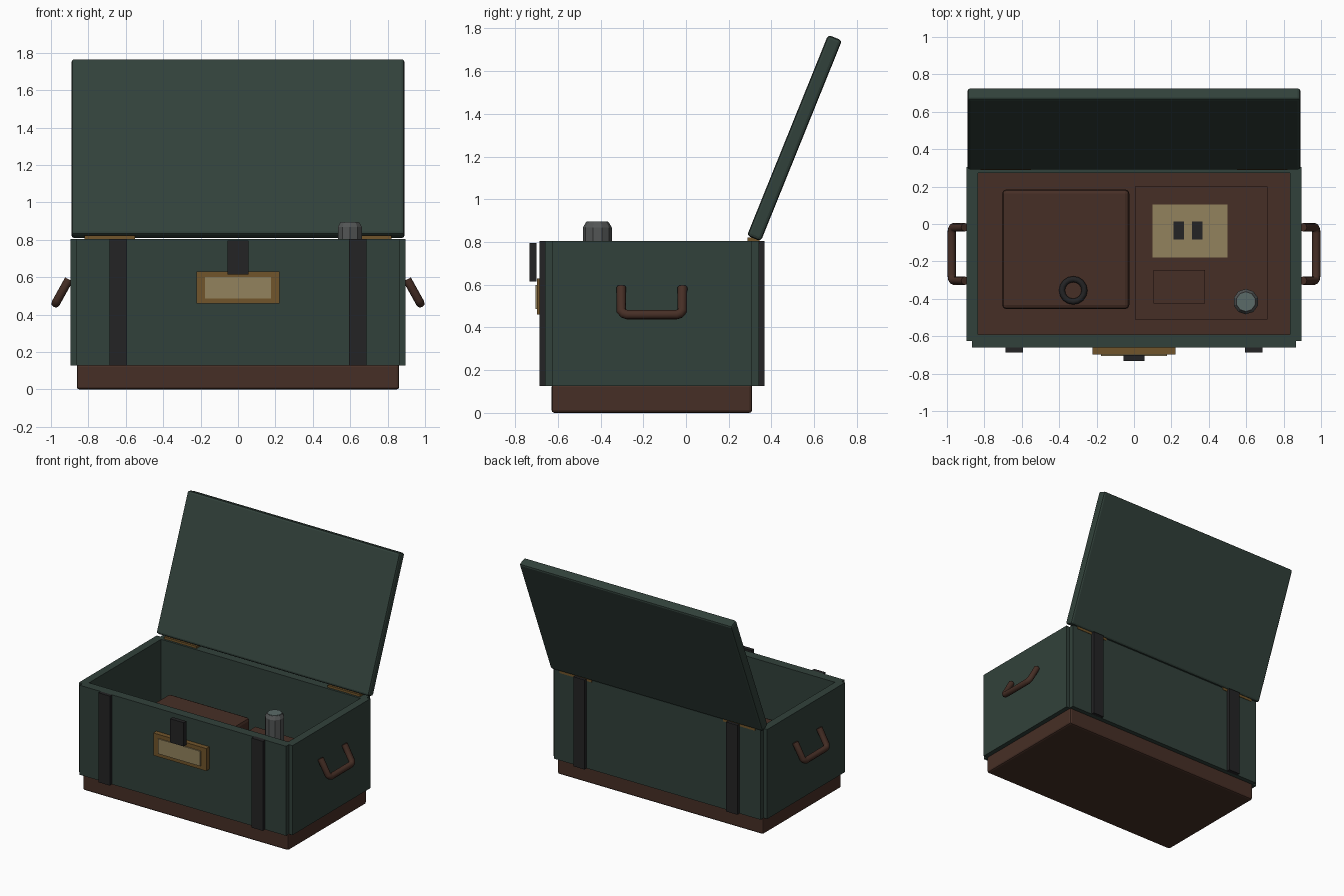
import bpy, bmesh, math
from mathutils import Vector

if "Cube" in bpy.data.objects:
    bpy.data.objects.remove(bpy.data.objects["Cube"])


def material(name, rgb):
    m = bpy.data.materials.new(name)
    m.diffuse_color = (*rgb, 1)
    m.use_nodes = True
    m.node_tree.nodes["Principled BSDF"].inputs["Base Color"].default_value = m.diffuse_color
    return m


GREEN = material("dark green paint", (0.031, 0.053, 0.043))
BROWN = material("dark brown leather", (0.062, 0.028, 0.019))
BLACK = material("black strap", (0.017, 0.017, 0.018))
BRASS = material("aged brass", (0.165, 0.09, 0.024))
CREAM = material("cream paper", (0.29, 0.225, 0.11))
GREY = material("grey metal", (0.085, 0.09, 0.09))
GLASS = material("blue grey glass", (0.105, 0.145, 0.14))


def finish(bm, name, mat):
    me = bpy.data.meshes.new(name)
    bm.to_mesh(me)
    bm.free()
    me.materials.append(mat)
    ob = bpy.data.objects.new(name, me)
    bpy.context.collection.objects.link(ob)
    return ob


def box(name, mat, x, y, z, bevel=0.0):
    """Box from (min, max) pairs, with optional chamfered edges."""
    bm = bmesh.new()
    bmesh.ops.create_cube(bm, size=1)
    for v in bm.verts:
        v.co = Vector([r[0] if c < 0 else r[1] for c, r in zip(v.co, (x, y, z))])
    if bevel:
        bmesh.ops.bevel(bm, geom=bm.edges[:], offset=bevel, segments=2,
                        profile=0.5, affect='EDGES')
    return finish(bm, name, mat)


def tube(name, mat, points, radius, closed=False):
    """Eight-sided tube along a path."""
    cu = bpy.data.curves.new(name, 'CURVE')
    cu.dimensions = '3D'
    cu.bevel_depth = radius
    cu.bevel_resolution = 2
    cu.use_fill_caps = True
    sp = cu.splines.new('POLY')
    sp.points.add(len(points) - 1)
    for p, co in zip(sp.points, points):
        p.co = (*co, 1)
    sp.use_cyclic_u = closed
    cu.materials.append(mat)
    ob = bpy.data.objects.new(name, cu)
    bpy.context.collection.objects.link(ob)
    bpy.ops.object.select_all(action='DESELECT')
    ob.select_set(True)
    bpy.context.view_layer.objects.active = ob
    bpy.ops.object.convert(target='MESH')
    return ob


CY = -0.16          # depth centre of the trunk
Z0, Z1 = 0.127, 0.805

# Plinth that is also the trunk floor
box("base", BROWN, (-0.862, 0.862), (CY - 0.47, CY + 0.47), (0, 0.135), 0.014)

# Four walls
box("front_wall", GREEN, (-0.865, 0.865), (-0.66, -0.59), (Z0, Z1))
box("back_wall", GREEN, (-0.865, 0.865), (0.272, 0.342), (Z0, Z1))
for s, side in ((-1, "left"), (1, "right")):
    box(side + "_wall", GREEN, sorted((s * 0.835, s * 0.895)),
        (CY - 0.466, CY + 0.466), (Z0, Z1))
    # Straps front and back
    strap_x = (s * 0.641 - 0.047, s * 0.641 + 0.047)
    box(side + "_front_strap", BLACK, strap_x, (-0.686, -0.65), (Z0, Z1))
    box(side + "_back_strap", BLACK, strap_x, (0.335, 0.367), (Z0, Z1))
    # Hinges
    box(side + "_hinge", BRASS, sorted((s * 0.55, s * 0.82)),
        (0.288, 0.345), (0.79, 0.822))
    # Carry handles: U-shaped, tipped outward
    profile = [(-0.143, 0.0), (-0.143, 0.86), (-0.132, 0.96), (-0.115, 1.0)]
    profile += [(-a, b) for a, b in reversed(profile)]
    tube(side + "_handle", BROWN,
         [(s * (0.904 + 0.071 * b), CY + a, 0.588 - 0.128 * b) for a, b in profile], 0.023)

# Open lid leaning back
lid = box("lid", GREEN, (-0.89, 0.89), (-0.507, 0.507), (-0.035, 0.035), 0.015)
lid.rotation_euler.x = math.radians(68)
lid.location = (0, 0.508, 1.287)

# Latch and label plate
box("label_frame", BRASS, (-0.222, 0.222), (-0.697, -0.65), (0.46, 0.63))
box("label_plate", CREAM, (-0.177, 0.177), (-0.705, -0.696), (0.487, 0.60))
box("latch", BLACK, (-0.057, 0.057), (-0.732, -0.70), (0.615, 0.795))

# Left case with a ring pull
box("left_case", BROWN, (-0.705, -0.025), (-0.455, 0.185), (0.13, 0.465), 0.022)
tube("ring_pull", BLACK,
     [(-0.325 + 0.06 * math.cos(i * math.pi / 8), -0.355 + 0.06 * math.sin(i * math.pi / 8), 0.475)
      for i in range(16)], 0.016, closed=True)

# Right case with papers, socket slots and a small box
box("right_case", BROWN, (0.005, 0.715), (-0.51, 0.20), (0.13, 0.395))
box("paper_panel", CREAM, (0.10, 0.50), (-0.18, 0.103), (0.39, 0.402))
box("socket_plate", CREAM, (0.18, 0.415), (-0.13, 0.068), (0.40, 0.41))
for i, x in enumerate((0.238, 0.338)):
    box("slot_%d" % (i + 1), BLACK, (x - 0.028, x + 0.028), (-0.082, 0.013), (0.405, 0.416))
box("small_box", BROWN, (0.105, 0.38), (-0.425, -0.245), (0.39, 0.415))


# Ten-sided flask with a tapered top
def prism(name, mat, r1, r2, z0, z1):
    bm = bmesh.new()
    bmesh.ops.create_cone(bm, cap_ends=True, segments=10, radius1=r1, radius2=r2, depth=z1 - z0)
    for v in bm.verts:      # corner pointing along y
        v.co.x, v.co.y = v.co.y, v.co.x
    bmesh.ops.recalc_face_normals(bm, faces=bm.faces[:])
    bmesh.ops.translate(bm, verts=bm.verts[:], vec=(0.598, -0.415, (z0 + z1) / 2))
    ob = finish(bm, name, mat)
    if abs(max(v.co.y for v in ob.data.vertices) + 0.415 - max(r1, r2)) > 1e-4:
        for v in ob.data.vertices:
            v.co.x, v.co.y = 0.598 + v.co.y + 0.415, -0.415 + v.co.x - 0.598
        ob.data.flip_normals()
    return ob


prism("flask_body", GREY, 0.068, 0.068, 0.39, 0.868)
prism("flask_shoulder", GREY, 0.068, 0.053, 0.868, 0.893)
prism("flask_top", GLASS, 0.05, 0.05, 0.89, 0.896)
